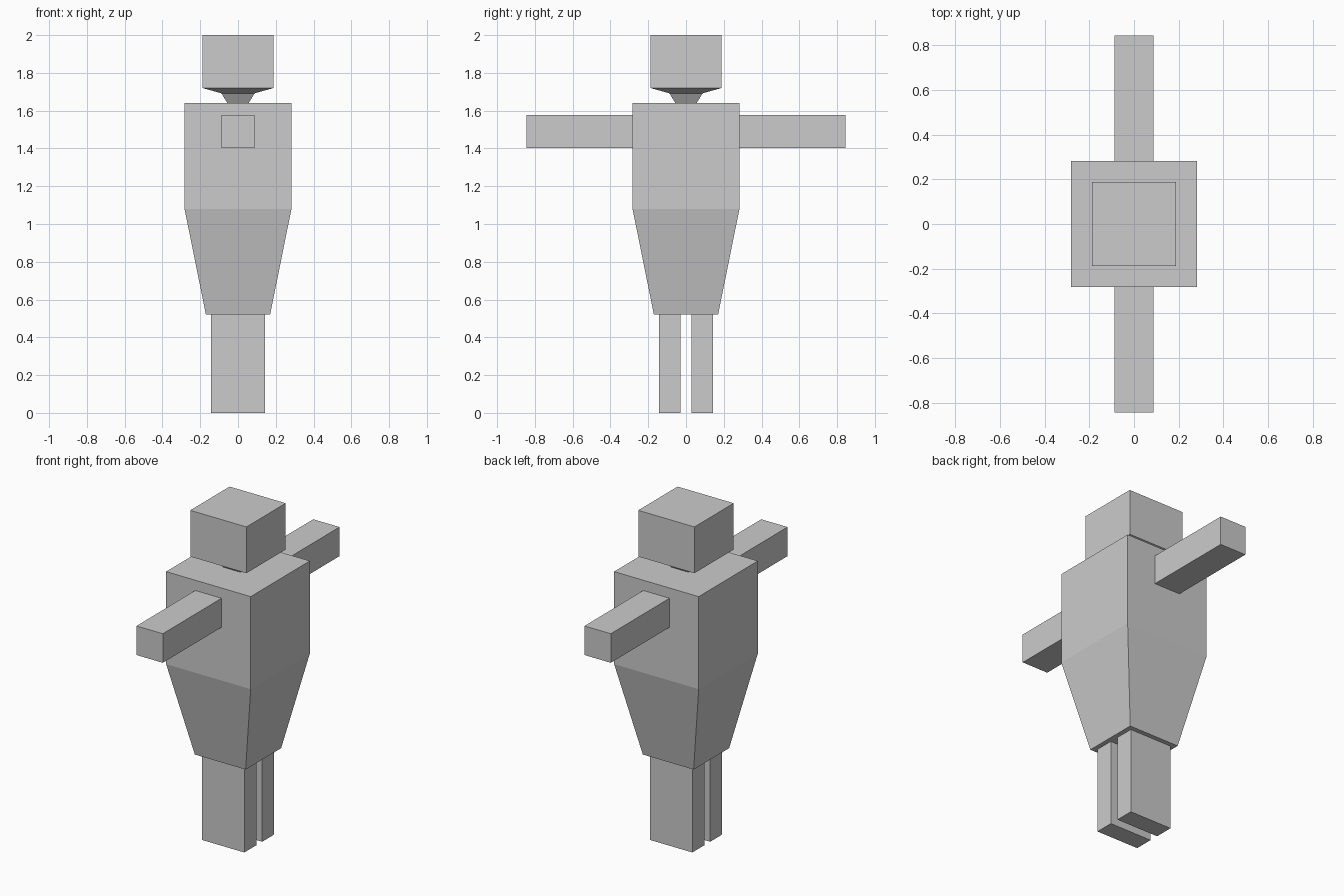
import bpy, bmesh

if "Cube" in bpy.data.objects:
    bpy.data.objects.remove(bpy.data.objects["Cube"])

grey = bpy.data.materials.new("light_grey")
grey.diffuse_color = (0.6, 0.6, 0.6, 1)
grey.use_nodes = True
grey.node_tree.nodes["Principled BSDF"].inputs["Base Color"].default_value = grey.diffuse_color


def finish(name, bm):
    bmesh.ops.recalc_face_normals(bm, faces=bm.faces)
    mesh = bpy.data.meshes.new(name)
    bm.to_mesh(mesh)
    bm.free()
    mesh.materials.append(grey)
    obj = bpy.data.objects.new(name, mesh)
    bpy.context.collection.objects.link(obj)
    return obj


def square_loft(name, levels):
    """Stack square rings, given as (z, half width), into a closed solid."""
    bm = bmesh.new()
    rings = [[bm.verts.new((sx * h, sy * h, z))
              for sx, sy in ((-1, -1), (1, -1), (1, 1), (-1, 1))]
             for z, h in levels]
    for a, b in zip(rings, rings[1:]):
        for i in range(4):
            j = (i + 1) % 4
            bm.faces.new((a[i], a[j], b[j], b[i]))
    bm.faces.new(rings[0][::-1])
    bm.faces.new(rings[-1])
    return finish(name, bm)


def box(name, lo, hi):
    bm = bmesh.new()
    bmesh.ops.create_cube(bm, size=1)
    for v in bm.verts:
        v.co = [lo[k] if v.co[k] < 0 else hi[k] for k in range(3)]
    return finish(name, bm)


# Torso: straight chest above a tapering waist
square_loft("torso", [(0.52, 0.17), (1.08, 0.283), (1.64, 0.283)])

# Head with the stepped underside and small neck
square_loft("head_and_neck", [(1.64, 0.056), (1.692, 0.088), (1.72, 0.188), (2.0, 0.188)])

# Arms and legs, one on each side along y
for side, s in (("front", -1), ("back", 1)):
    y0, y1 = sorted((s * 0.283, s * 0.845))
    box(side + "_arm", (-0.088, y0, 1.402), (0.088, y1, 1.578))
    y0, y1 = sorted((s * 0.028, s * 0.142))
    box(side + "_leg", (-0.142, y0, 0), (0.142, y1, 0.52))
